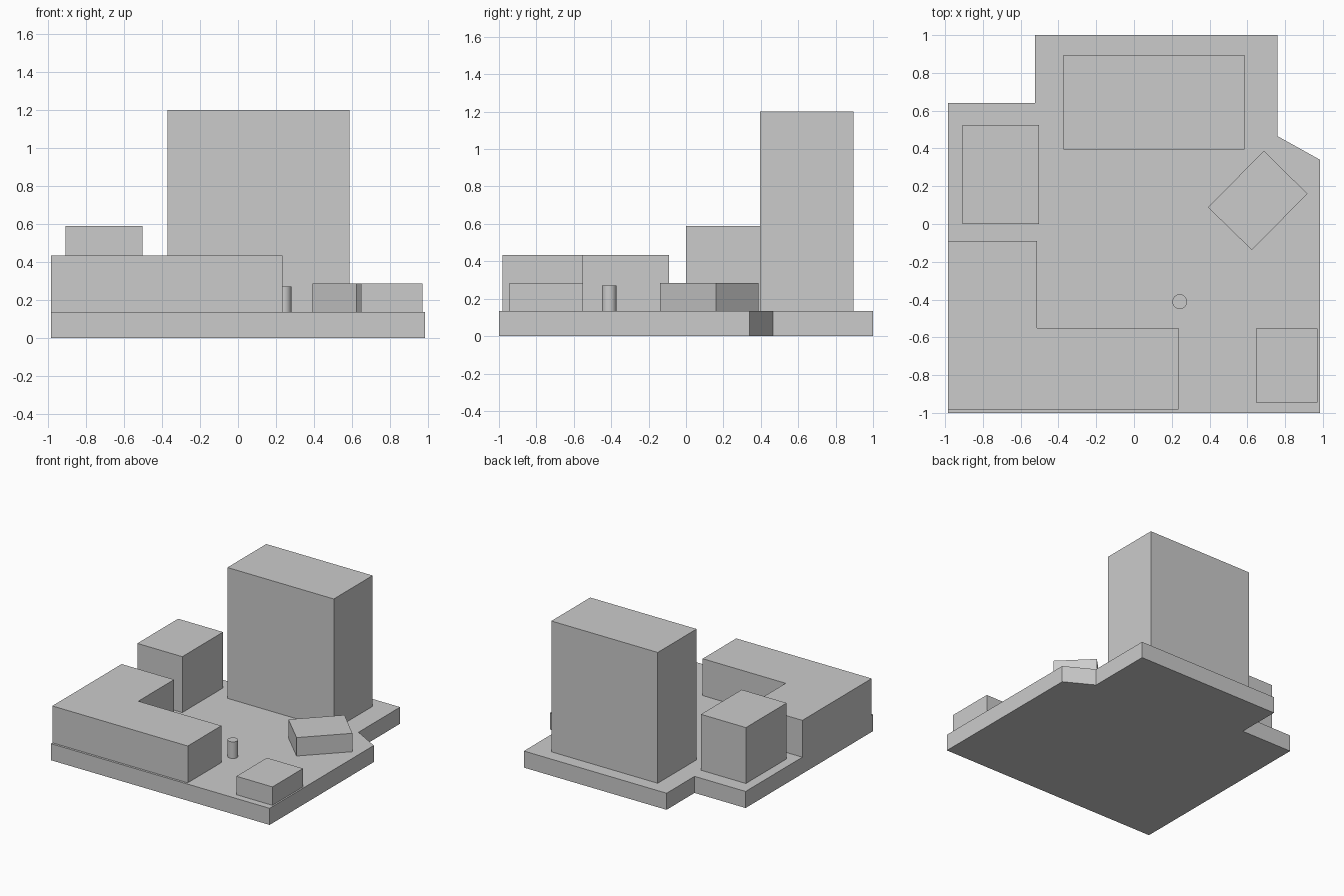
import bpy
import bmesh
import math

cube = bpy.data.objects.get("Cube")
if cube:
    bpy.data.objects.remove(cube, do_unlink=True)

# One plain grey for the whole massing model
grey = bpy.data.materials.new("light_grey")
grey.use_nodes = True
colour = (0.6, 0.6, 0.6, 1.0)
grey.diffuse_color = colour
grey.node_tree.nodes["Principled BSDF"].inputs["Base Color"].default_value = colour

DECK = 0.135  # top of the plinth


def extrude(name, outline, bottom, top):
    """Raise a flat outline into a solid block."""
    bm = bmesh.new()
    face = bm.faces.new([bm.verts.new((x, y, bottom)) for x, y in outline])
    raised = bmesh.ops.extrude_face_region(bm, geom=[face])["geom"]
    verts = [v for v in raised if isinstance(v, bmesh.types.BMVert)]
    bmesh.ops.translate(bm, verts=verts, vec=(0, 0, top - bottom))
    bmesh.ops.recalc_face_normals(bm, faces=bm.faces)
    mesh = bpy.data.meshes.new(name)
    bm.to_mesh(mesh)
    bm.free()
    mesh.materials.append(grey)
    obj = bpy.data.objects.new(name, mesh)
    bpy.context.collection.objects.link(obj)
    return obj


def block(name, x0, x1, y0, y1, top):
    return extrude(name, [(x0, y0), (x1, y0), (x1, y1), (x0, y1)], DECK, top)


# Plinth with a stepped and a chamfered corner
extrude("plinth", [(-0.985, -1), (0.985, -1), (0.985, 0.34), (0.76, 0.465),
                   (0.76, 1), (-0.525, 1), (-0.525, 0.64), (-0.985, 0.64)], 0, DECK)

# L-shaped building
extrude("corner_building", [(-0.985, -0.982), (0.235, -0.982), (0.235, -0.55),
                            (-0.513, -0.55), (-0.513, -0.09), (-0.985, -0.09)], DECK, 0.435)

# Rectangular buildings
block("tower", -0.372, 0.586, 0.395, 0.895, 1.2)
block("side_building", -0.907, -0.502, 0.0, 0.525, 0.59)
block("low_pavilion", 0.647, 0.972, -0.945, -0.552, 0.285)

# Pavilion turned across the yard
extrude("turned_pavilion", [(0.392, 0.088), (0.624, -0.138),
                            (0.918, 0.16), (0.688, 0.388)], DECK, 0.285)

# Round column
height = 0.27 - DECK
bpy.ops.mesh.primitive_cylinder_add(vertices=48, radius=0.039, depth=height,
                                    location=(0.242, -0.411, DECK + height / 2))
column = bpy.context.object
column.name = "column"
column.data.materials.append(grey)
bpy.ops.object.shade_smooth_by_angle(angle=math.radians(30))
